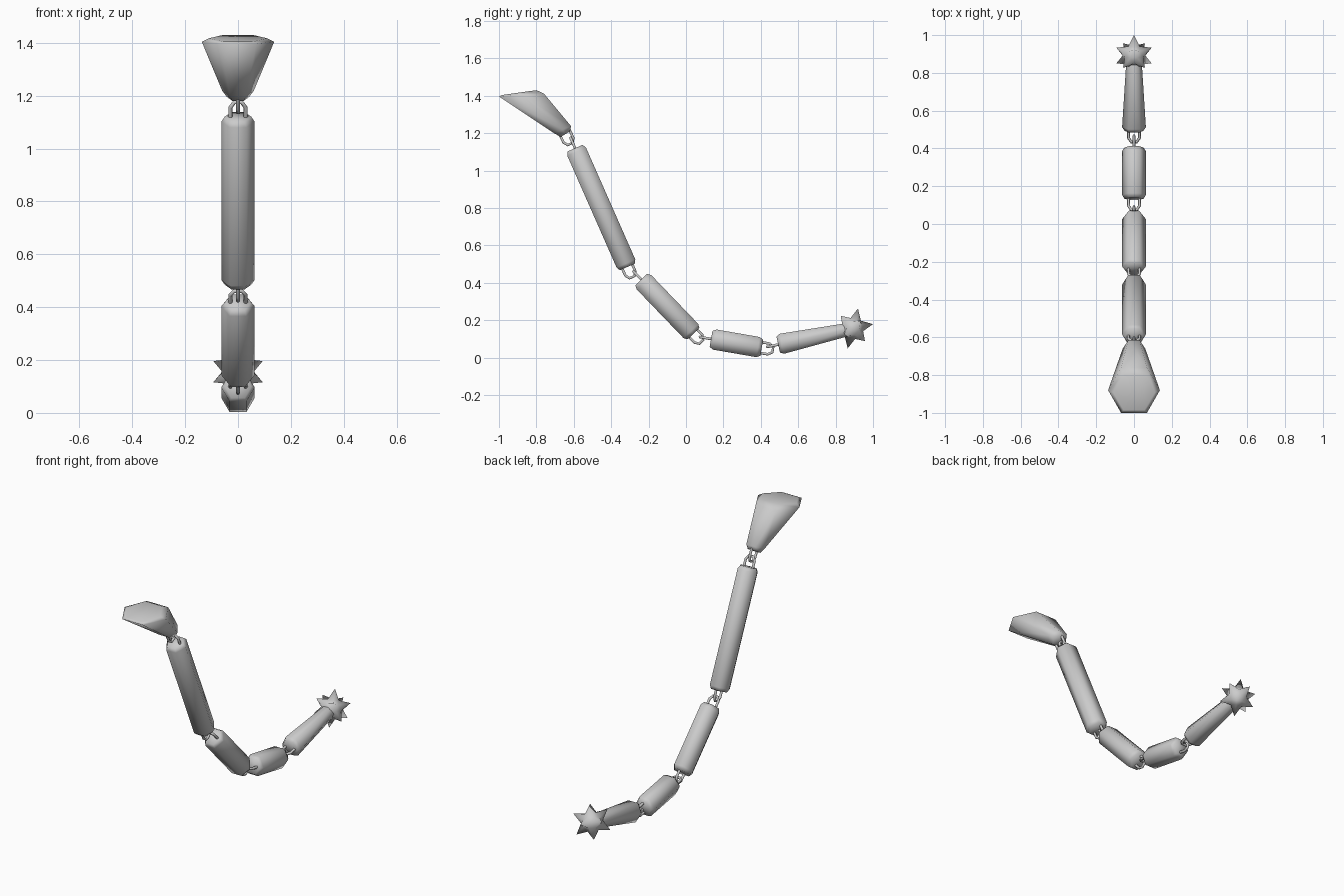
import bpy, bmesh, math
from mathutils import Vector, Matrix

if "Cube" in bpy.data.objects:
    bpy.data.objects.remove(bpy.data.objects["Cube"])


def add_object(name, bm):
    bmesh.ops.recalc_face_normals(bm, faces=bm.faces)
    mesh = bpy.data.meshes.new(name)
    bm.to_mesh(mesh)
    bm.free()
    for p in mesh.polygons:
        p.use_smooth = True
    obj = bpy.data.objects.new(name, mesh)
    bpy.context.collection.objects.link(obj)
    return obj


def hex_loft(name, rings):
    """Each ring: side-view points a, b (y, z) of two opposite flats, half width in x."""
    bm = bmesh.new()
    loops = []
    for a, b, w in rings:
        a, b = Vector((0, *a)), Vector((0, *b))
        m, h, x = (a + b) / 2, Vector((w / 2, 0, 0)), Vector((w, 0, 0))
        loops.append([bm.verts.new(p) for p in (a - h, a + h, m + x, b + h, b - h, m - x)])
    for r, s in zip(loops, loops[1:]):
        for i in range(6):
            j = (i + 1) % 6
            bm.faces.new((r[i], r[j], s[j], s[i]))
    bm.faces.new(loops[0])
    bm.faces.new(loops[-1])
    return add_object(name, bm)


def rod(name, start, end, w0=0.063, w1=0.063):
    """Hexagonal rod with chamfered ends."""
    s, e = Vector(start), Vector(end)
    d = (e - s).normalized()
    n = Vector((-d.y, d.x)) * math.sqrt(3) / 2
    rings = [(s, w0 * 0.8), (s + d * 0.02, w0), (e - d * 0.02, w1), (e, w1 * 0.8)]
    hex_loft(name, [(p - n * w, p + n * w, w) for p, w in rings])


def staple(name, base, direction, sideways):
    """U-shaped wire loop leaving a segment end; sideways = loop lies across x."""
    p = Vector((0, *base))
    d = Vector((0, *direction)).normalized()
    side = Vector((1, 0, 0)) if sideways else Vector((0, -d.z, d.y))
    pts = [(-.029, -.012), (-.029, .038), (-.014, .06), (.014, .06), (.029, .038), (.029, -.012)]
    curve = bpy.data.curves.new(name, 'CURVE')
    curve.dimensions = '3D'
    curve.bevel_depth = 0.008
    curve.bevel_resolution = 1
    curve.use_fill_caps = True
    sp = curve.splines.new('POLY')
    sp.points.add(len(pts) - 1)
    for q, (u, v) in zip(sp.points, pts):
        q.co = (*(p + side * u + d * v), 1)
    bpy.context.collection.objects.link(bpy.data.objects.new(name, curve))


# Flared grip with slanted hexagonal end
hex_loft("grip", [
    ((-0.985, 1.404), (-0.80, 1.430), 0.11),
    ((-1.0, 1.396), (-0.76, 1.412), 0.137),
    ((-0.705, 1.20), (-0.615, 1.238), 0.06),
    ((-0.67, 1.18), (-0.62, 1.21), 0.042)])

# Rods, from grip to ball
segments = [((-0.593, 1.12), (-0.313, 0.485)),
            ((-0.239, 0.418), (0.04, 0.128)),
            ((0.134, 0.10), (0.405, 0.053))]
for i, (s, e) in enumerate(segments):
    rod(f"rod_{i + 1}", s, e)
tip_start, ball = (0.493, 0.07), (0.892, 0.156)
rod("tapered_rod", tip_start, ball, 0.063, 0.040)

# Interlocking loops at every joint
ends = [((-0.67, 1.25), (-0.645, 1.197))] + segments + [(tip_start, ball)]
for i in range(4):
    (s0, e0), (s1, e1) = ends[i], ends[i + 1]
    staple(f"upper_loop_{i + 1}", e0, Vector(e0) - Vector(s0), False)
    staple(f"lower_loop_{i + 1}", s1, Vector(s1) - Vector(e1), True)

# Spiked ball: icosphere with its twelve main corners pulled out
bm = bmesh.new()
bmesh.ops.create_icosphere(bm, subdivisions=2, radius=0.06)
for v in bm.verts:
    if len(v.link_edges) == 5:
        v.co = v.co.normalized() * 0.11
d = (Vector((0, *ball)) - Vector((0, *tip_start))).normalized()
up = Vector((0, -d.z, d.y))
rot = Matrix((up, d.cross(up), d)).transposed().to_4x4()
bm.transform(Matrix.Translation((0, *ball)) @ rot)
add_object("spiked_ball", bm)
